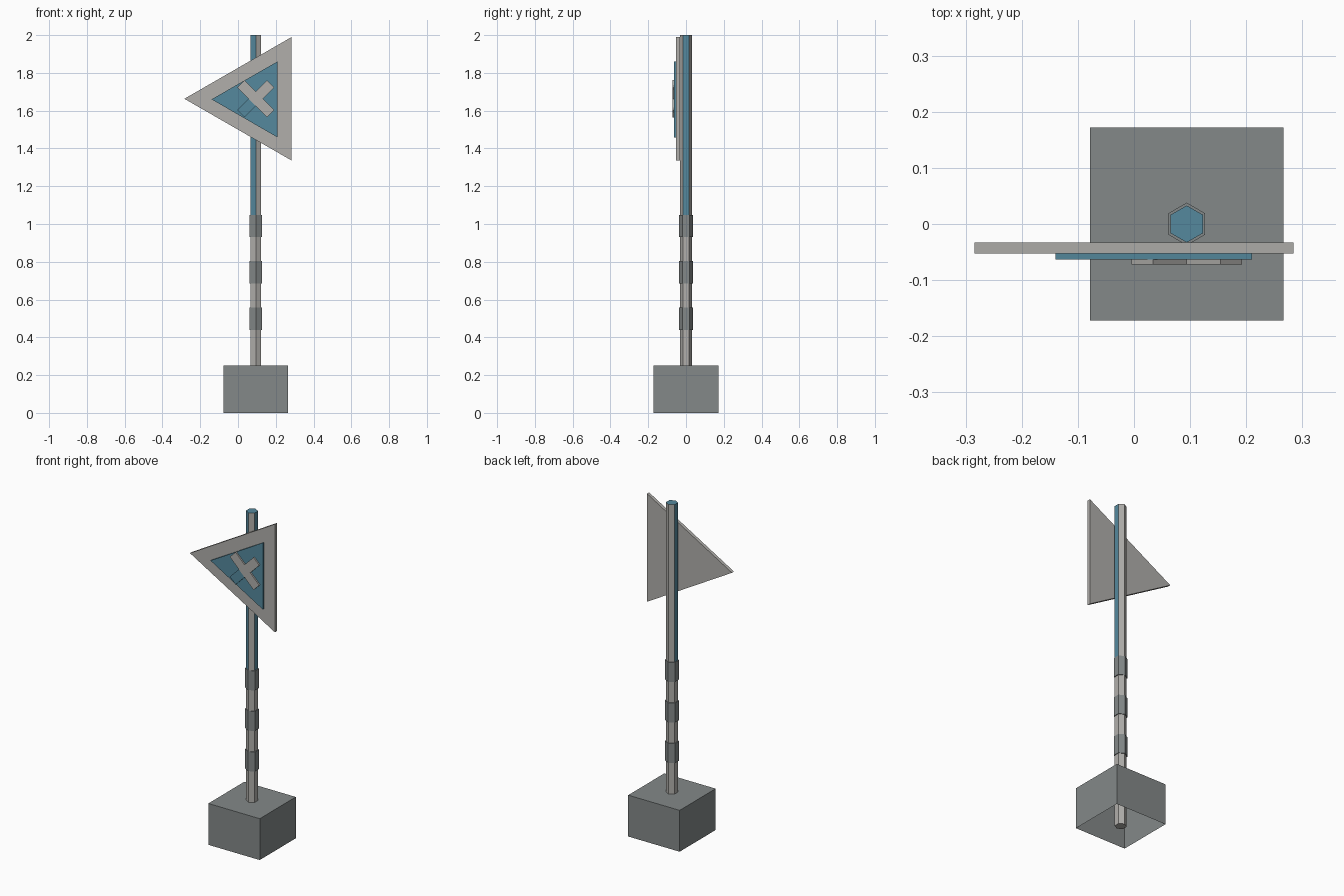
import bpy, bmesh, math
from mathutils import Vector

if "Cube" in bpy.data.objects:
    bpy.data.objects.remove(bpy.data.objects["Cube"])


def material(name, rgb):
    m = bpy.data.materials.new(name)
    m.diffuse_color = (*rgb, 1)
    m.use_nodes = True
    m.node_tree.nodes["Principled BSDF"].inputs["Base Color"].default_value = m.diffuse_color
    return m


STEEL = material("light_grey", (0.44, 0.43, 0.41))
CONCRETE = material("dark_grey", (0.23, 0.25, 0.25))
BLUE = material("blue", (0.09, 0.25, 0.34))
PX, SZ = 0.094, 1.663   # pole axis x, centre height of the sign


def prism(name, loop, depth, mats, edit=None):
    """Extrude a closed loop of 3D points along a vector."""
    bm = bmesh.new()
    base = bm.faces.new([bm.verts.new(p) for p in loop])
    ext = bmesh.ops.extrude_face_region(bm, geom=[base], use_keep_orig=True)
    top = [v for v in ext["geom"] if isinstance(v, bmesh.types.BMVert)]
    bmesh.ops.translate(bm, verts=top, vec=Vector(depth))
    bmesh.ops.recalc_face_normals(bm, faces=bm.faces)
    if edit:
        edit(bm)
    me = bpy.data.meshes.new(name)
    bm.to_mesh(me)
    bm.free()
    for m in mats:
        me.materials.append(m)
    ob = bpy.data.objects.new(name, me)
    bpy.context.collection.objects.link(ob)
    return ob


def hexagon(r, z):
    return [(PX + r * math.sin(i * math.pi / 3), r * math.cos(i * math.pi / 3), z)
            for i in range(6)]


def plate(name, outline, y_back, y_front, mat):
    prism(name, [(x, y_back, z) for x, z in outline], (0, y_front - y_back, 0), [mat])


# Foot block, open underneath
def open_bottom(bm):
    low = [f for f in bm.faces if f.normal.z < -0.9]
    bmesh.ops.delete(bm, geom=low, context="FACES_ONLY")


h = 0.172
prism("foot_block", [(PX - h, -h, 0), (PX + h, -h, 0), (PX + h, h, 0), (PX - h, h, 0)],
      (0, 0, 0.25), [CONCRETE], open_bottom)


# Hexagonal pole, upper part with blue stripes
def paint_pole(bm):
    bmesh.ops.bisect_plane(bm, geom=bm.verts[:] + bm.edges[:] + bm.faces[:],
                           plane_co=(0, 0, 1), plane_no=(0, 0, 1))
    bm.normal_update()
    for f in bm.faces:
        if f.calc_center_median().z > 1.0:
            n = f.normal
            striped = abs(n.x) > 0.9 or (n.x < -0.1 and n.y < -0.1)
            f.material_index = int(striped or n.z > 0.9)


prism("pole", hexagon(0.033, 0.0), (0, 0, 2.0), [STEEL, BLUE], paint_pole)

# Collars around the pole
for i, z in enumerate((0.44, 0.685, 0.93)):
    prism(f"collar_{i + 1}", hexagon(0.038, z), (0, 0, 0.118), [CONCRETE])

# Sign board and its blue panel
plate("sign_board", [(-0.284, SZ), (0.284, SZ - 0.327), (0.284, SZ + 0.327)],
      -0.033, -0.053, STEEL)
plate("sign_panel", [(-0.14, SZ - 0.003), (0.21, SZ - 0.205), (0.21, SZ + 0.198)],
      -0.053, -0.063, BLUE)


# Cross symbol: one full bar and two arms
def bar(name, angle, start, end, mat, w=0.027):
    c, s = math.cos(angle), math.sin(angle)
    corners = [(start, -w), (end, -w), (end, w), (start, w)]
    plate(name, [(PX + u * c - v * s, SZ + u * s + v * c) for u, v in corners],
          -0.063, -0.072, mat)


bar("cross_bar", -math.pi / 4, -0.112, 0.112, STEEL)
bar("cross_arm_upper", math.pi / 4, 0.027, 0.112, STEEL)
bar("cross_arm_lower", math.pi / 4, -0.112, -0.027, BLUE)
